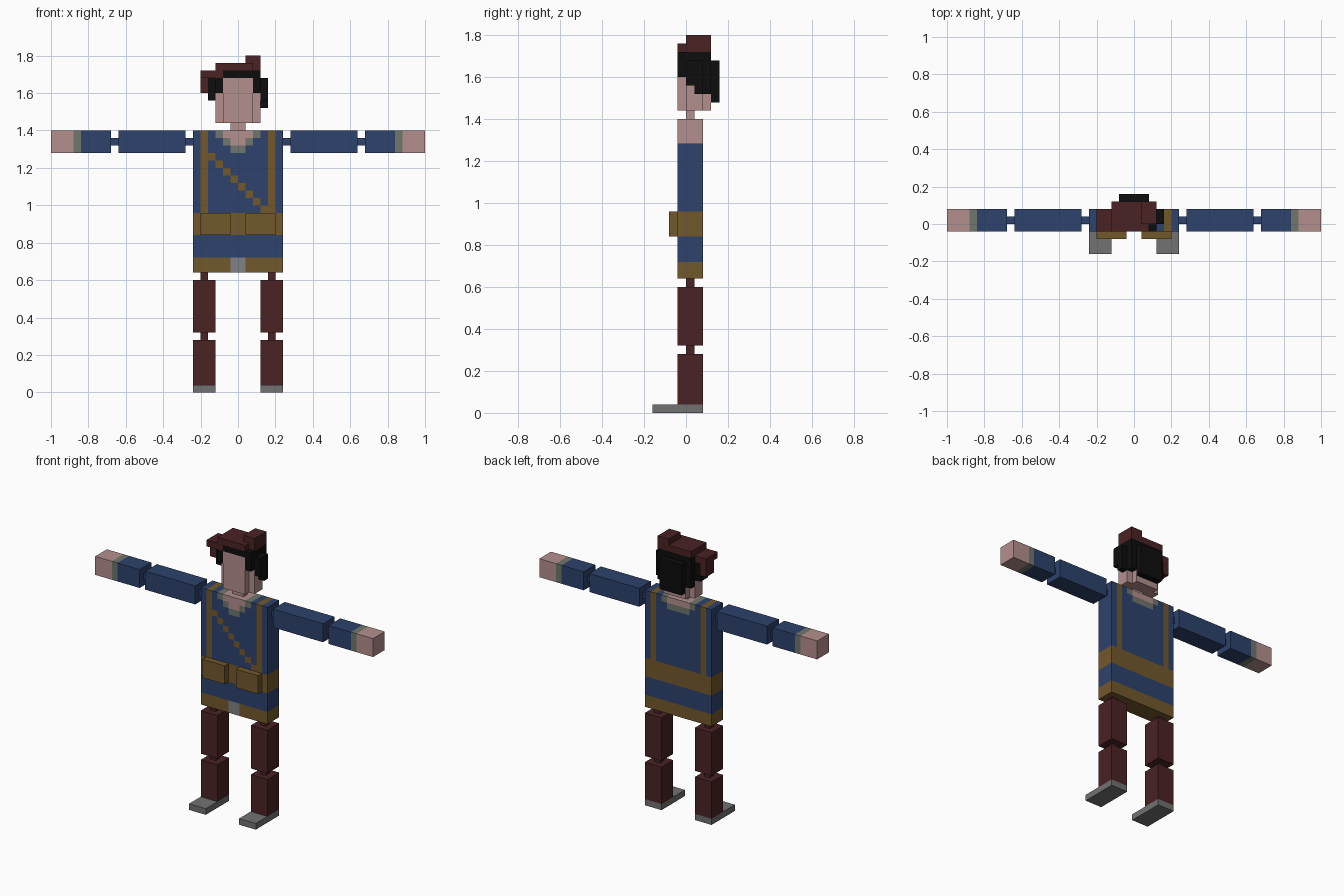
import bpy, bmesh
from mathutils import Vector

if "Cube" in bpy.data.objects:
    bpy.data.objects.remove(bpy.data.objects["Cube"])

U = 0.04  # edge of one block; all sizes below are counted in blocks


def material(name, rgb):
    m = bpy.data.materials.new(name)
    m.diffuse_color = (*rgb, 1)
    m.use_nodes = True
    m.node_tree.nodes["Principled BSDF"].inputs["Base Color"].default_value = m.diffuse_color
    return m


BLUE = material("blue_cloth", (0.026, 0.054, 0.150))
BROWN = material("tan_leather", (0.171, 0.098, 0.025))
MAROON = material("dark_maroon", (0.069, 0.016, 0.018))
SKIN = material("skin", (0.456, 0.279, 0.270))
GREY = material("shoe_grey", (0.168, 0.168, 0.168))
TRIM = material("trim_grey", (0.162, 0.181, 0.150))
SILVER = material("buckle_grey", (0.220, 0.225, 0.235))
BLACK = material("black_hair", (0.004, 0.004, 0.004))


def add_box(bm, x0, x1, y0, y1, z0, z1):
    x0, x1 = sorted((x0, x1))
    for v in bmesh.ops.create_cube(bm, size=1)["verts"]:
        v.co = Vector((x0 + (v.co.x + .5) * (x1 - x0),
                       y0 + (v.co.y + .5) * (y1 - y0),
                       z0 + (v.co.z + .5) * (z1 - z0))) * U


def finish(bm, name, mats):
    me = bpy.data.meshes.new(name)
    bm.to_mesh(me)
    bm.free()
    for m in mats:
        me.materials.append(m)
    ob = bpy.data.objects.new(name, me)
    bpy.context.collection.objects.link(ob)
    return ob


def part(name, mat, *boxes):
    bm = bmesh.new()
    for b in boxes:
        add_box(bm, *b)
    return finish(bm, name, [mat])


# Torso: one box cut into blocks, coloured by position
PALETTE = [BLUE, BROWN, SKIN, TRIM, SILVER]


def tunic_colour(c, n):
    ax, z = abs(c.x), c.z
    front, back, top = n.y < -.5, n.y > .5, n.z > .5
    if z < 18:                                    # hem and buckle
        return 4 if front and ax < 1 else 1
    if 21 < z < 24:                               # belt
        return 1
    if z < 24 or not (front or back or top):
        return 0
    depth = 0 if top else int(35 - z)             # collar steps inward
    if depth < (3 if front else 2):
        skin_half = 2 - depth if front else 2 - 2 * depth
        trim_half = 3 - depth
        if ax < skin_half:
            return 2
        if ax < trim_half:
            return 3
    if 4 < ax < 5:                                # shoulder straps
        return 1
    if front and ax < 4 and abs(c.x + z - 28) < .6:   # diagonal strap
        return 1
    return 0


bm = bmesh.new()
add_box(bm, -6, 6, -1, 2, 16, 35)
for axis, lo, hi in ((0, -5, 6), (2, 17, 35)):
    for k in range(lo, hi):
        p, n = Vector(), Vector()
        p[axis], n[axis] = k * U, 1
        bmesh.ops.bisect_plane(bm, geom=bm.verts[:] + bm.edges[:] + bm.faces[:],
                               plane_co=p, plane_no=n)
bm.normal_update()
for f in bm.faces:
    f.material_index = tunic_colour(f.calc_center_median() / U, f.normal)
bmesh.ops.dissolve_limit(bm, angle_limit=0.01, verts=bm.verts[:],
                         edges=bm.edges[:], delimit={'MATERIAL'})
finish(bm, "torso", PALETTE)

# Limbs and pouches, mirrored left and right
for s, side in ((-1, "left"), (1, "right")):
    part(side + "_shoe", GREY, (3*s, 6*s, -4, 2, 0, 1))
    part(side + "_shin", MAROON, (3*s, 6*s, -1, 2, 1, 7))
    part(side + "_knee", MAROON, (4*s, 5*s, 0, 1, 7, 8))
    part(side + "_thigh", MAROON, (3*s, 6*s, -1, 2, 8, 15))
    part(side + "_hip", MAROON, (4*s, 5*s, 0, 1, 15, 16))
    part(side + "_shoulder", BLUE, (6*s, 7*s, 0, 1, 33, 34))
    part(side + "_upper_arm", BLUE, (7*s, 16*s, -1, 2, 32, 35))
    part(side + "_elbow", BLUE, (16*s, 17*s, 0, 1, 33, 34))
    part(side + "_forearm", BLUE, (17*s, 21*s, -1, 2, 32, 35))
    part(side + "_cuff", TRIM, (21*s, 22*s, -1, 2, 32, 35))
    part(side + "_hand", SKIN, (22*s, 25*s, -1, 2, 32, 35))
    part(side + "_pouch", BROWN, (1*s, 5*s, -2, -1, 21, 24))

# Neck and head
part("neck", SKIN, (-1, 1, 0, 1, 35, 36))
part("head", SKIN, (-2, 2, -1, 3, 36, 42), (-3, -2, 0, 2, 36, 40),
     (2, 3, 0, 2, 36, 40))

# Hair: crown, fringe, sides and back
part("hair", BLACK,
     (-2, 3, -1, 3, 42, 43), (-3, -2, 0, 3, 42, 43),
     (-3, -2, -1, 2, 40, 42), (2, 3, -1, 2, 40, 42),
     (-4, -3, 0, 2, 39, 42), (3, 4, 0, 1, 39, 42), (3, 4, 1, 2, 38, 42),
     (-3, 3, 2, 3, 38, 42), (-2, 2, 3, 4, 37, 42))

# Cap: flat top, knob and side flap
part("cap", MAROON,
     (-3, 2, -1, 3, 43, 44), (2, 3, 0, 3, 43, 44), (1, 3, 0, 3, 44, 45),
     (-5, -3, -1, 2, 42, 43), (-3, -2, -1, 0, 42, 43),
     (-5, -4, 0, 2, 40, 42))
